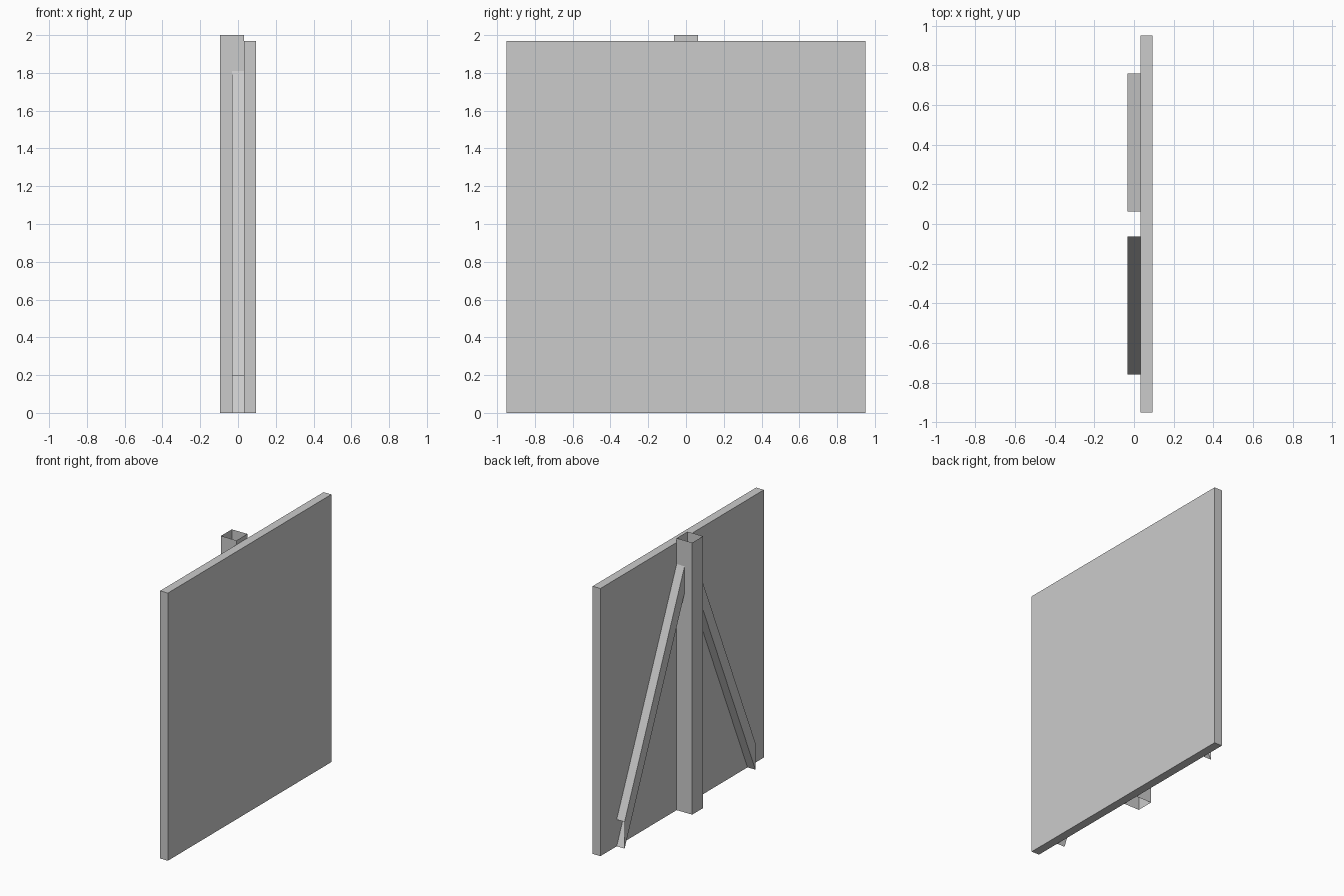
import bpy

if "Cube" in bpy.data.objects:
    bpy.data.objects.remove(bpy.data.objects["Cube"])


def make_object(name, verts, faces):
    mesh = bpy.data.meshes.new(name)
    mesh.from_pydata(verts, [], faces)
    mesh.update()
    obj = bpy.data.objects.new(name, mesh)
    bpy.context.collection.objects.link(obj)
    return obj


def prism(name, lower, upper, capped):
    """Four-sided prism between two matching loops, open or closed at the ends."""
    faces = [(i, (i + 1) % 4, (i + 1) % 4 + 4, i + 4) for i in range(4)]
    if capped:
        faces += [(3, 2, 1, 0), (4, 5, 6, 7)]
    return make_object(name, lower + upper, faces)


def upright(name, x0, x1, half_y, height, capped):
    loop = [(x0, -half_y), (x1, -half_y), (x1, half_y), (x0, half_y)]
    return prism(name, [(x, y, 0) for x, y in loop],
                 [(x, y, height) for x, y in loop], capped)


# Flat board
upright("panel", 0.0316, 0.0945, 0.95, 1.9685, True)

# Open square tube behind the board
upright("post", -0.0945, 0.0316, 0.063, 2.0, False)

# Sloping open-ended braces, one on each side of the post
HALF, DEPTH = 0.0325, 0.197


def brace_end(y, z, side):
    loop = [(-HALF, y * side, z), (-HALF, y * side, z + DEPTH),
            (HALF, y * side, z + DEPTH), (HALF, y * side, z)]
    return loop if side < 0 else loop[::-1]


for side, label in ((-1, "front"), (1, "back")):
    prism(label + "_brace", brace_end(0.76, 0.0, side),
          brace_end(0.063, 1.613, side), False).data.flip_normals()
